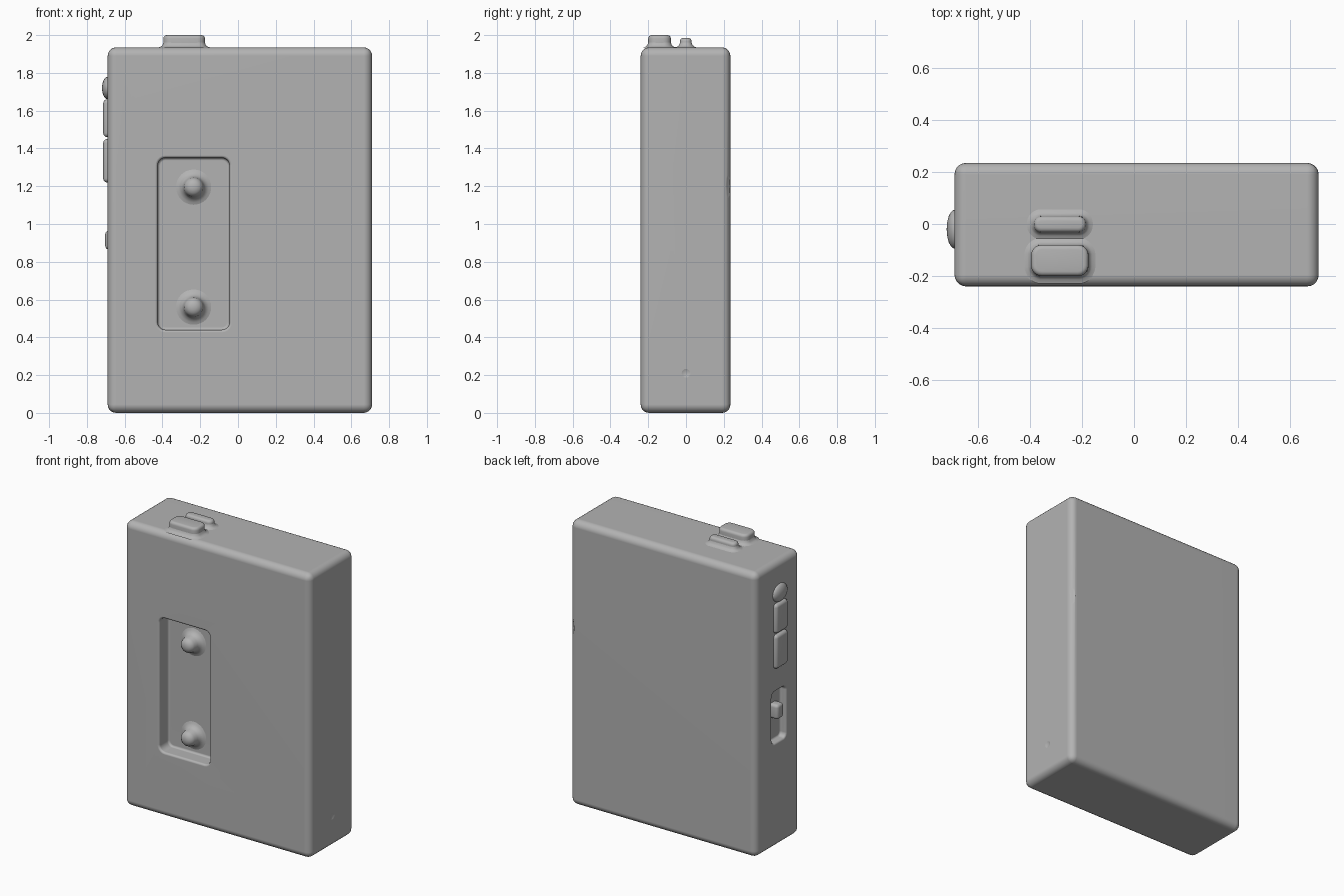
import bpy, bmesh, math
from mathutils import Matrix, Vector

cube = bpy.data.objects.get("Cube")
if cube:
    bpy.data.objects.remove(cube)

grey = bpy.data.materials.new("plain_grey")
grey.use_nodes = True
colour = (0.45, 0.45, 0.45, 1)
grey.diffuse_color = colour
grey.node_tree.nodes["Principled BSDF"].inputs["Base Color"].default_value = colour


def finish(name, bm):
    bmesh.ops.recalc_face_normals(bm, faces=bm.faces)
    mesh = bpy.data.meshes.new(name)
    bm.to_mesh(mesh)
    bm.free()
    obj = bpy.data.objects.new(name, mesh)
    bpy.context.collection.objects.link(obj)
    mesh.materials.append(grey)
    return obj


def activate(obj):
    bpy.ops.object.select_all(action="DESELECT")
    obj.select_set(True)
    bpy.context.view_layer.objects.active = obj


def smooth(obj, angle=35):
    activate(obj)
    bpy.ops.object.shade_smooth_by_angle(angle=math.radians(angle))


def box(name, low, high, radius, axis=None, segments=5, rim=0):
    """Box with rounded edges: all of them, or only those along one axis.
    A rim also softens the remaining sharp edges."""
    low, high = Vector(low), Vector(high)
    bm = bmesh.new()
    bmesh.ops.create_cube(bm, size=1)
    bmesh.ops.scale(bm, vec=high - low, verts=bm.verts)
    bmesh.ops.translate(bm, vec=(low + high) / 2, verts=bm.verts)
    edges = [e for e in bm.edges if axis is None
             or abs((e.verts[0].co - e.verts[1].co)[axis]) > 1e-4]
    bmesh.ops.bevel(bm, geom=edges, offset=radius, segments=segments,
                    profile=0.5, affect="EDGES")
    if rim:
        sharp = [e for e in bm.edges if e.calc_face_angle(0) > 1]
        bmesh.ops.bevel(bm, geom=sharp, offset=rim, segments=4,
                        profile=0.5, affect="EDGES")
    return finish(name, bm)


def ellipsoid(name, centre, radii):
    bm = bmesh.new()
    bmesh.ops.create_uvsphere(bm, u_segments=32, v_segments=16, radius=1)
    bmesh.ops.scale(bm, vec=radii, verts=bm.verts)
    bmesh.ops.translate(bm, vec=centre, verts=bm.verts)
    return finish(name, bm)


def cut(target, cutter):
    mod = target.modifiers.new("cut", "BOOLEAN")
    mod.operation = "DIFFERENCE"
    mod.solver = "EXACT"
    mod.object = cutter
    activate(target)
    bpy.ops.object.modifier_apply(modifier=mod.name)
    bpy.data.objects.remove(cutter)


# Case with the front window, the side switch slot and small dents
case = box("case", (-0.69, -0.24, 0), (0.71, 0.235, 1.935), 0.045)
cut(case, box("window_cutter", (-0.425, -0.4, 0.44), (-0.045, -0.14, 1.35), 0.04, axis=1))
cut(case, box("slot_cutter", (-0.8, -0.09, 0.71), (-0.645, 0.06, 1.06), 0.03, axis=0))
bevel = case.modifiers.new("soft_rims", "BEVEL")
bevel.width = 0.014
bevel.segments = 3
bevel.limit_method = "ANGLE"
bevel.angle_limit = math.radians(45)
activate(case)
bpy.ops.object.modifier_apply(modifier=bevel.name)
cut(case, ellipsoid("thumb_cutter", (0.78, 0.28, 1.2), (0.12, 0.09, 0.22)))
cut(case, ellipsoid("dimple_cutter", (0.73, 0, 0.21), (0.025, 0.04, 0.04)))
smooth(case)
case.modifiers.new("flat_panels", "WEIGHTED_NORMAL").keep_sharp = True

# Reel pins inside the window: a flared foot and a domed tip
profile = [(0.1, -0.002), (0.08, 0.004), (0.063, 0.016), (0.054, 0.035), (0.05, 0.06),
           (0.044, 0.075), (0.03, 0.087), (0.014, 0.092), (0, 0.093)]
for name, z in (("upper_pin", 1.195), ("lower_pin", 0.56)):
    bm = bmesh.new()
    verts = [bm.verts.new((r, 0, h)) for r, h in profile]
    edges = [bm.edges.new(pair) for pair in zip(verts, verts[1:])]
    bmesh.ops.spin(bm, geom=verts + edges, axis=(0, 0, 1), cent=(0, 0, 0),
                   angle=math.tau, steps=32, use_duplicate=False)
    bmesh.ops.remove_doubles(bm, verts=bm.verts, dist=0.0005)
    turn = Matrix.Translation((-0.235, -0.14, z)) @ Matrix.Rotation(math.pi / 2, 4, "X")
    bmesh.ops.transform(bm, matrix=turn, verts=bm.verts)
    smooth(finish(name, bm), 60)


# Top buttons, each on a flared foot
def button(name, low, high, radius, top):
    smooth(box(name, (*low, 1.9), (*high, top), radius, axis=2, rim=0.018), 50)
    bm = bmesh.new()
    rings = []
    for grow, z in ((0.03, 1.934), (0.014, 1.939), (0.005, 1.947), (0, 1.96)):
        r = radius + grow
        ring = []
        for k in range(32):
            a = math.tau * (k + 0.5) / 32
            sx, sy = math.copysign(1, math.cos(a)), math.copysign(1, math.sin(a))
            x = (high[0] if sx > 0 else low[0]) - sx * radius + r * math.cos(a)
            y = (high[1] if sy > 0 else low[1]) - sy * radius + r * math.sin(a)
            ring.append(bm.verts.new((x, y, z)))
        rings.append(ring)
    for a, b in zip(rings, rings[1:]):
        for k in range(32):
            n = (k + 1) % 32
            bm.faces.new((a[k], a[n], b[n], b[k]))
    smooth(finish(name + "_foot", bm), 60)


button("front_button", (-0.395, -0.2), (-0.175, -0.08), 0.04, 2.0)
button("rear_button", (-0.385, -0.032), (-0.185, 0.03), 0.028, 1.985)

# Side controls: round bump, two raised bars and the slide switch
smooth(ellipsoid("side_knob", (-0.688, -0.02, 1.72), (0.032, 0.075, 0.06)), 60)
for name, low, high in (("upper_bar", 1.46, 1.66), ("lower_bar", 1.22, 1.45)):
    smooth(box(name, (-0.714, -0.085, low), (-0.66, 0.045, high), 0.022), 50)
smooth(box("slide_switch", (-0.703, -0.05, 0.865), (-0.63, 0.02, 0.965), 0.02), 50)
